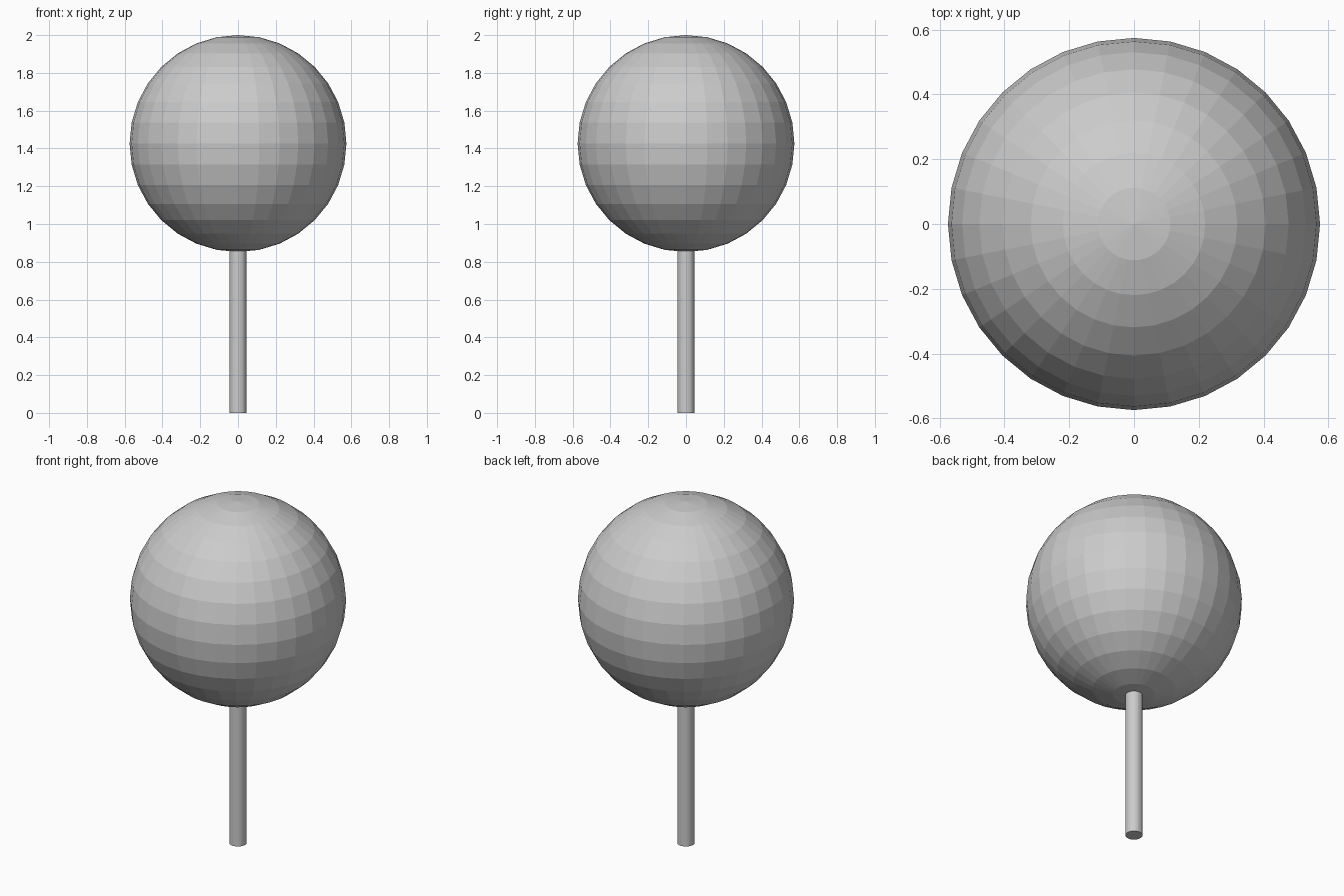
import bpy

if "Cube" in bpy.data.objects:
    bpy.data.objects.remove(bpy.data.objects["Cube"])

BALL_RADIUS = 0.574
BALL_Z = 2.0 - BALL_RADIUS
STICK_RADIUS = 0.046
STICK_TOP = 0.9

# Faceted ball
bpy.ops.mesh.primitive_uv_sphere_add(segments=32, ring_count=16, radius=BALL_RADIUS,
                                     location=(0, 0, BALL_Z))
bpy.context.object.name = "candy_ball"

# Stick, its top tucked into the ball
bpy.ops.mesh.primitive_cylinder_add(vertices=32, radius=STICK_RADIUS, depth=STICK_TOP,
                                    location=(0, 0, STICK_TOP / 2))
bpy.context.object.name = "stick"
